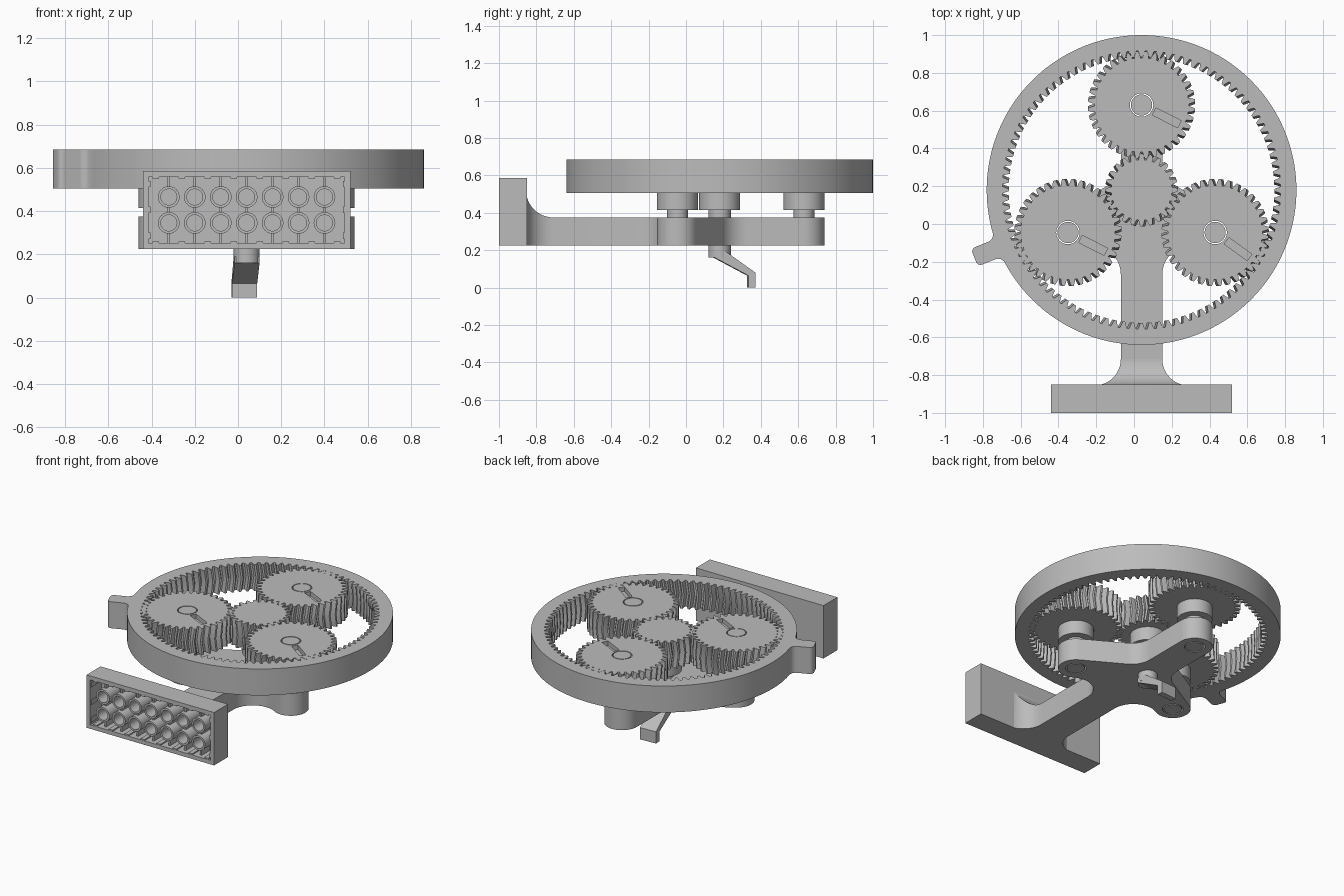
import bpy
import bmesh
from math import sin, cos, radians, pi
from mathutils import Matrix, Vector

if "Cube" in bpy.data.objects:
    bpy.data.objects.remove(bpy.data.objects["Cube"], do_unlink=True)

GREY = bpy.data.materials.new("plain grey")
GREY.use_nodes = True
GREY.diffuse_color = (0.5, 0.5, 0.5, 1)
GREY.node_tree.nodes["Principled BSDF"].inputs["Base Color"].default_value = (0.5, 0.5, 0.5, 1)

CX, CY = 0.04, 0.18            # gear train axis
ORBIT = 0.45                   # planet axis distance
PLATE_LO, PLATE_HI = 0.225, 0.375
GEAR_LO, GEAR_HI = 0.505, 0.685
AXES = {"z": lambda u, v, h: (u, v, h),
        "x": lambda u, v, h: (h, u, v),
        "y": lambda u, v, h: (u, h, v)}
parts = []


def finish(name, bm):
    bmesh.ops.recalc_face_normals(bm, faces=bm.faces[:])
    mesh = bpy.data.meshes.new(name)
    bm.to_mesh(mesh)
    bm.free()
    mesh.materials.append(GREY)
    obj = bpy.data.objects.new(name, mesh)
    bpy.context.collection.objects.link(obj)
    parts.append(obj)
    return obj


def stack(name, layers):
    """Solid skinned over matching loops of 3D points."""
    bm = bmesh.new()
    loops = [[bm.verts.new(p) for p in layer] for layer in layers]
    for a, b in zip(loops, loops[1:]):
        for i in range(len(a)):
            bm.faces.new((a[i - 1], a[i], b[i], b[i - 1]))
    bm.faces.new(loops[0])
    bm.faces.new(loops[-1])
    return finish(name, bm)


def prism(name, outline, lo, hi, axis="z"):
    place = AXES[axis]
    return stack(name, [[place(u, v, h) for u, v in outline] for h in (lo, hi)])


def box(name, x, y, z):
    return prism(name, [(x[0], y[0]), (x[1], y[0]), (x[1], y[1]), (x[0], y[1])], *z)


def arc(cx, cy, r, start, end, n=12):
    steps = [radians(start + (end - start) * i / n) for i in range(n + 1)]
    return [(cx + r * cos(t), cy + r * sin(t)) for t in steps]


def circle(cx, cy, r, n=48):
    return arc(cx, cy, r, 0, 360, n)[:-1]


def combine(obj, tool, operation):
    """Apply a boolean and discard the tool."""
    mod = obj.modifiers.new("cut", "BOOLEAN")
    mod.operation, mod.object, mod.solver = operation, tool, "EXACT"
    bpy.context.view_layer.update()
    result = bpy.data.meshes.new_from_object(
        obj.evaluated_get(bpy.context.evaluated_depsgraph_get()))
    obj.modifiers.clear()
    obj.data = result
    parts.remove(tool)
    bpy.data.objects.remove(tool, do_unlink=True)


def gear(name, x, y, teeth, pitch_r, root, tip, phase, skew, lo, hi):
    """Herringbone gear: the middle layer is turned by a small arc length."""
    shape = [(-0.37, root), (-0.25, pitch_r), (-0.12, tip),
             (0.12, tip), (0.25, pitch_r), (0.37, root)]
    layers = []
    for z, turn in ((lo, 0), ((lo + hi) / 2, skew / pitch_r), (hi, 0)):
        layers.append([(x + r * cos(a), y + r * sin(a), z)
                       for i in range(teeth) for f, r in shape
                       for a in [(i + phase + f) * 2 * pi / teeth + turn]])
    return stack(name, layers)


# Ring gear with its side tab
ring = prism("ring_gear", circle(CX, CY, 0.82, 144), GEAR_LO, GEAR_HI)
tab_shape = ([(0.75, -0.1), (0.81, -0.1)] + arc(0.855, -0.09, 0.04, 180, 90, 5)
             + arc(0.93, -0.025, 0.025, -90, 0, 5) + arc(0.93, 0.025, 0.025, 0, 90, 5)
             + arc(0.855, 0.09, 0.04, 270, 180, 5) + [(0.81, 0.1), (0.75, 0.1)])
spin = Matrix.Rotation(radians(202), 2)
tab = prism("tab", [tuple(spin @ Vector(p) + Vector((CX, CY))) for p in tab_shape],
            GEAR_LO, GEAR_HI)
combine(ring, tab, "UNION")
combine(ring, gear("ring_cutter", CX, CY, 96, 0.72, 0.703, 0.737, 0.5, -0.012,
                   GEAR_LO - 0.001, GEAR_HI + 0.001), "DIFFERENCE")

# Sun gear, hub and drive shaft
gear("sun_gear", CX, CY, 24, 0.18, 0.161, 0.193, 0, 0.012, GEAR_LO, GEAR_HI)
prism("sun_hub", circle(CX, CY, 0.11), 0.415, GEAR_LO + 0.002)
prism("sun_shaft", circle(CX, CY, 0.06), 0.16, 0.42)

# Carrier plate: three lobed arms and a stem flaring into the mount
ARM, FILLET, FLARE, BACK = 0.11, 0.147, 0.14, -0.855
flare_left = arc(CX - ARM - FLARE, BACK + FLARE, FLARE, 0, -90)
flare_right = arc(CX + ARM + FLARE, BACK + FLARE, FLARE, 270, 180)
outline = []
for a, b in ((-90, -30), (-30, 90), (90, 210), (210, 270)):
    if a == -90:
        outline += flare_left + flare_right
    else:
        outline += arc(CX + ORBIT * cos(radians(a)), CY + ORBIT * sin(radians(a)),
                       ARM, a - 90, a + 90, 24)
    half, mid = (b - a) / 2, radians((a + b) / 2)
    d = (ARM + FILLET) / sin(radians(half))
    outline += arc(CX + d * cos(mid), CY + d * sin(mid), FILLET,
                   a - 90, a - 270 + 2 * half)
# drop repeated points where arcs meet
clean = [p for i, p in enumerate(outline)
         if (Vector(p) - Vector(outline[i - 1])).length > 0.002]
carrier = prism("carrier_plate", clean, PLATE_LO, PLATE_HI)

# Planet gears on pins, each with a hub and an index slot
for name, angle, slot_angle in (("rear", 90, -27), ("left", -30, -36), ("right", 210, -27)):
    px, py = CX + ORBIT * cos(radians(angle)), CY + ORBIT * sin(radians(angle))
    planet = gear(name + "_planet_gear", px, py, 36, 0.27, 0.25, 0.284, 0.5, -0.012,
                  GEAR_LO, GEAR_HI)
    combine(planet, prism("hub", circle(px, py, 0.11), 0.415, GEAR_LO + 0.01), "UNION")
    combine(planet, prism("bore", circle(px, py, 0.062), 0.4, 0.7), "DIFFERENCE")
    turn = Matrix.Rotation(radians(slot_angle), 2)
    corners = ((0.075, -0.021), (0.225, -0.021), (0.225, 0.021), (0.075, 0.021))
    slot = prism("slot", [tuple(turn @ Vector(c) + Vector((px, py))) for c in corners],
                 GEAR_HI - 0.03, 0.7)
    combine(planet, slot, "DIFFERENCE")
    combine(carrier, prism("seat", circle(px, py, 0.064), 0.2, 0.4), "DIFFERENCE")
    prism(name + "_planet_pin", circle(px, py, 0.056), PLATE_LO, GEAR_HI)

# Curved web between stem and mount
web = prism("mount_web", flare_left + flare_right, 0.3, 0.6)
side = [(BACK - 0.01, 0.2), (-0.6, 0.2), (-0.6, 0.374)]
side += arc(BACK + 0.145, 0.375 + 0.145, 0.145, 270, 180) + [(BACK - 0.01, 0.52)]
combine(web, prism("web_limit", side, -0.5, 0.6, "x"), "INTERSECT")

# Mount block, hollow at the front
X0, X1, Z0, Z1, WALL = -0.44, 0.52, 0.225, 0.585, 0.027
FLOOR, PITCH = -0.88, 0.12
ZC = (Z0 + Z1) / 2
mount = box("mount_block", (X0, X1), (-1, -0.85), (Z0, Z1))
combine(mount, box("cavity", (X0 + WALL, X1 - WALL), (-1.1, FLOOR),
                   (Z0 + WALL, Z1 - WALL)), "DIFFERENCE")

# Socket tubes and the ribs joining them
for i in range(7):
    x = CX + (i - 3) * PITCH
    for z in (ZC - PITCH / 2, ZC + PITCH / 2):
        tube = prism("socket_tube", circle(x, z, 0.05, 32), -0.998, FLOOR + 0.005, "y")
        combine(tube, prism("tube_bore", circle(x, z, 0.037, 32), -1.1, FLOOR, "y"),
                "DIFFERENCE")
    edge = PITCH / 2 + 0.048
    for lo, hi in ((Z0 + 0.02, ZC - edge), (ZC - 0.014, ZC + 0.014), (ZC + edge, Z1 - 0.02)):
        box("socket_rib", (x - 0.006, x + 0.006), (-0.97, FLOOR + 0.005), (lo, hi))

# Small grip ridges on the cavity walls
for i in range(8):
    x = CX + (i - 3.5) * PITCH
    for z in (Z0 + WALL, Z1 - WALL):
        box("wall_ridge", (x - 0.015, x + 0.015), (-0.998, FLOOR + 0.005), (z - 0.008, z + 0.008))
for i in (-1, 0, 1):
    z = ZC + i * PITCH
    for x in (X0 + WALL, X1 - WALL):
        box("wall_ridge", (x - 0.008, x + 0.008), (-0.998, FLOOR + 0.005), (z - 0.015, z + 0.015))

# Bent crank under the shaft, turned slightly
crank = prism("crank_handle", [(-0.03, -0.02 + 0.18), (0.15, 0.064), (0.15, 0), (0.188, 0),
                               (0.188, 0.08), (0.034, 0.19), (-0.03, 0.19)],
              -0.058, 0.058, "x")
crank.location = (CX, CY, 0)
crank.rotation_euler.z = radians(3.5)

# Smooth curved walls, keep edges crisp
bpy.ops.object.select_all(action="DESELECT")
for obj in parts:
    obj.select_set(True)
bpy.context.view_layer.objects.active = carrier
bpy.ops.object.shade_smooth_by_angle(angle=radians(25))
